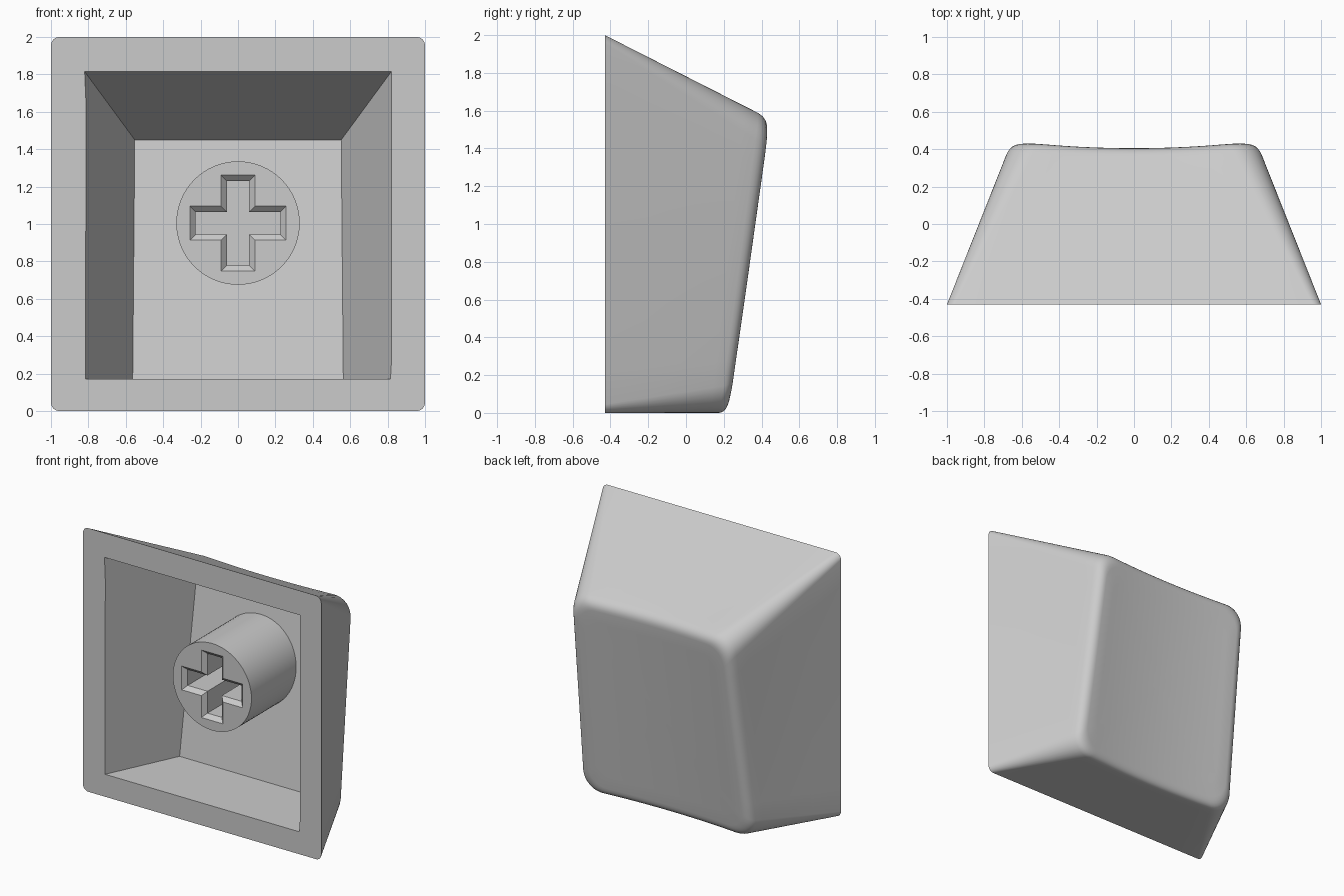
import bpy, bmesh, math

old = bpy.data.objects.get("Cube")
if old:
    bpy.data.objects.remove(old, do_unlink=True)

FRONT = -0.43      # open rim plane
STEM_Z = 1.005

grey = bpy.data.materials.new("light_grey")
grey.use_nodes = True
grey.diffuse_color = (0.6, 0.6, 0.6, 1)
grey.node_tree.nodes["Principled BSDF"].inputs["Base Color"].default_value = (0.6, 0.6, 0.6, 1)


def loft(name, rings, tip=None):
    """Closed skin through rings of equal point count; tip closes the last ring with a fan."""
    bm = bmesh.new()
    rows = [[bm.verts.new(p) for p in ring] for ring in rings]
    n = len(rows[0])
    for a, b in zip(rows, rows[1:]):
        for i in range(n):
            j = (i + 1) % n
            bm.faces.new((a[i], a[j], b[j], b[i]))
    bm.faces.new(rows[0])
    if tip:
        t = bm.verts.new(tip)
        for i in range(n):
            bm.faces.new((rows[-1][i], rows[-1][(i + 1) % n], t))
    else:
        bm.faces.new(rows[-1])
    bmesh.ops.recalc_face_normals(bm, faces=bm.faces)
    mesh = bpy.data.meshes.new(name)
    bm.to_mesh(mesh)
    bm.free()
    mesh.materials.append(grey)
    ob = bpy.data.objects.new(name, mesh)
    bpy.context.scene.collection.objects.link(ob)
    return ob


def carve(ob, cutter):
    """Subtract the cutter, then discard it and smooth the result."""
    cutter.hide_render = True
    mod = ob.modifiers.new("carve", 'BOOLEAN')
    mod.operation = 'DIFFERENCE'
    mod.solver = 'EXACT'
    mod.object = cutter
    bpy.ops.object.select_all(action='DESELECT')
    bpy.context.view_layer.objects.active = ob
    ob.select_set(True)
    bpy.ops.object.modifier_apply(modifier=mod.name)
    bpy.data.objects.remove(cutter, do_unlink=True)
    bpy.ops.object.shade_smooth_by_angle(angle=math.radians(30))


def rounded(hw_low, hw_high, height, r, arc=8, side=10):
    """Rounded outline in x and z, with subdivided straight sides."""
    corners = [(hw_high - r, height - r), (r - hw_high, height - r),
               (r - hw_low, r), (hw_low - r, r)]
    pts = []
    for k, (cx, cz) in enumerate(corners):
        for i in range(arc + 1):
            a = math.pi / 2 * (k + i / arc)
            pts.append((cx + r * math.cos(a), cz + r * math.sin(a)))
        nx, nz = corners[(k + 1) % 4]
        a = math.pi / 2 * (k + 1)
        ox, oz = r * math.cos(a), r * math.sin(a)
        for i in range(1, side):
            f = i / side
            pts.append((cx + (nx - cx) * f + ox, cz + (nz - cz) * f + oz))
    return pts


def slope(z):
    return 0.436 + 0.144 * (z - 1.47)


def dished(x, z):
    return slope(z) - 0.036 * (1 - min(1, (x / 0.63) ** 2))


def mix(a, b, t):
    return tuple(p + (q - p) * t for p, q in zip(a, b))


# Outer shell: tapered walls, rounded rim, dished back face
base = [(x, FRONT, z) for x, z in rounded(1, 1, 2, 0.045)]
edge2d = rounded(0.70, 0.66, 1.56, 0.15)
edge = [(x, dished(x, z), z) for x, z in edge2d]
MID = 0.78


def inset(s):
    pts = [(x * s, MID + (z - MID) * s) for x, z in edge2d]
    return [(x, dished(x, z), z) for x, z in pts]


WALL = 0.93
rim_in = inset(0.92)
rings = [[mix(a, b, t) for a, b in zip(base, edge)] for t in (0, 0.3, 0.6, 0.85)]
for k in range(7):
    t = k / 6
    row = []
    for a, b, c in zip(base, edge, rim_in):
        w = mix(a, b, WALL)
        row.append(mix(mix(w, b, t), mix(b, c, t), t))
    rings.append(row)
rings += [inset(s) for s in (0.8, 0.65, 0.5, 0.35, 0.2, 0.1)]
shell = loft("shell", rings, tip=(0, dished(0, MID), MID))

# Tapered cavity with a floor parallel to the back face
FLOOR = 0.145
z0, z1, z2 = 0.17, 1.815, 1.45
mouth = [(-0.815, FRONT, z0), (0.815, FRONT, z0), (0.82, FRONT, z1), (-0.82, FRONT, z1)]
floor = [(-0.563, slope(z0) - FLOOR, z0), (0.563, slope(z0) - FLOOR, z0),
         (0.552, slope(z2) - FLOOR, z2), (-0.552, slope(z2) - FLOOR, z2)]
outside = [mix(f, m, 1.1) for f, m in zip(floor, mouth)]
carve(shell, loft("cavity_cutter", [outside, floor]))

# Round stem with a chamfered cross socket
STEM_Y = -0.31


def circle(y, r=0.33, n=64):
    return [(r * math.cos(math.tau * i / n), y, STEM_Z + r * math.sin(math.tau * i / n))
            for i in range(n)]


def cross(y, grow):
    w, l = 0.09 + grow, 0.256 + grow
    quarter = [(l, w), (w, w), (w, l)]
    pts = []
    for k in range(4):
        c, s = round(math.cos(k * math.pi / 2)), round(math.sin(k * math.pi / 2))
        pts += [(x * c - z * s, y, STEM_Z + x * s + z * c) for x, z in quarter]
    return pts


stem = loft("stem", [circle(STEM_Y), circle(0.27)])
carve(stem, loft("socket_cutter", [cross(STEM_Y - 0.03, 0.03), cross(STEM_Y + 0.03, -0.03),
                                   cross(0.1, -0.03)]))
